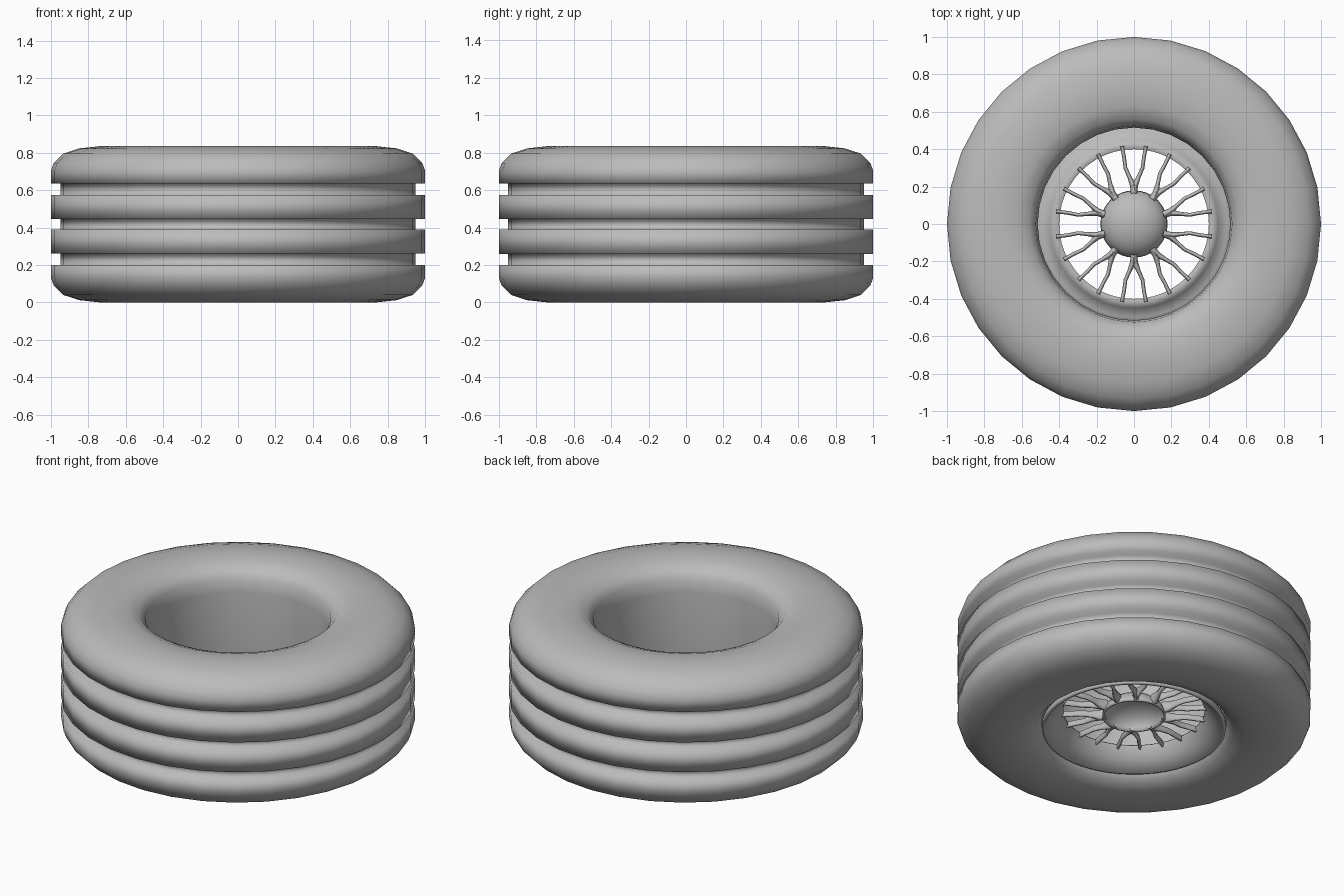
import bpy, bmesh, math
from mathutils import Vector, Matrix

old = bpy.data.objects.get("Cube")
if old:
    bpy.data.objects.remove(old, do_unlink=True)

grey = bpy.data.materials.new("plain grey")
grey.use_nodes = True
colour = (0.5, 0.5, 0.5, 1)
grey.diffuse_color = colour
grey.node_tree.nodes["Principled BSDF"].inputs["Base Color"].default_value = colour


def lathe(name, profile, steps, closed=False):
    """Spin an (radius, height) profile around z."""
    bm = bmesh.new()
    verts = [bm.verts.new((r, 0, z)) for r, z in profile]
    edges = [bm.edges.new(p) for p in zip(verts, verts[1:])]
    if closed:
        edges.append(bm.edges.new((verts[-1], verts[0])))
    bmesh.ops.spin(bm, geom=verts + edges, axis=(0, 0, 1), cent=(0, 0, 0),
                   angle=math.tau, steps=steps)
    bmesh.ops.remove_doubles(bm, verts=bm.verts, dist=0.0005)
    bmesh.ops.recalc_face_normals(bm, faces=bm.faces)
    for f in bm.faces:
        f.smooth = True
    mesh = bpy.data.meshes.new(name)
    bm.to_mesh(mesh)
    bm.free()
    mesh.materials.append(grey)
    obj = bpy.data.objects.new(name, mesh)
    bpy.context.collection.objects.link(obj)
    return obj


# Tyre: rounded shoulders, three square grooves round the tread
HEIGHT, GROOVE = 0.835, 0.95
sidewall = [(0.515, 0.16), (0.525, 0.08), (0.56, 0.035), (0.63, 0.008),
            (0.74, 0.0), (0.85, 0.012), (0.935, 0.04), (0.985, 0.09), (1.0, 0.13)]
tread = []
for low, high in ((0.2, 0.26), (0.39, 0.445), (0.575, 0.635)):
    tread += [(1.0, low), (GROOVE, low), (GROOVE, high), (1.0, high)]
upper = [(r, HEIGHT - z) for r, z in reversed(sidewall)]
lathe("tyre", sidewall + tread + upper, 32, closed=True)

# Rim: thin cup that rises from the lower lip towards the spokes
lathe("rim", [(0.52, 0.05), (0.505, 0.045), (0.45, 0.11), (0.4, 0.16),
              (0.4, 0.172), (0.45, 0.13), (0.5, 0.075), (0.52, 0.08)], 48, closed=True)

# Hub: shallow dome, hollow underneath
dome = [(0.18 * math.cos(a), 0.13 + 0.12 * math.sin(a))
        for a in (math.pi / 2 * i / 8 for i in range(9))]
hollow = [(r * 0.94, 0.13 + (z - 0.13) * 0.9) for r, z in reversed(dome)]
lathe("hub", hollow + dome, 32)

# Spokes: ten forked pairs of slim, wavy rods, deeper than they are wide
fork = [(0.165, 0.0, 0.019), (0.205, 0.004, 0.017), (0.25, 0.024, 0.011),
        (0.30, 0.046, 0.010), (0.35, 0.052, 0.010), (0.415, 0.064, 0.010)]
curve = bpy.data.curves.new("spokes", "CURVE")
curve.dimensions = "3D"
curve.bevel_depth = 1.0
curve.bevel_resolution = 1
curve.use_fill_caps = True
for i in range(10):
    turn = Matrix.Rotation(math.radians(18 + 36 * i), 3, "Z")
    for side in (-1, 1):
        spline = curve.splines.new("POLY")
        spline.points.add(len(fork) - 1)
        for point, (along, across, radius) in zip(spline.points, fork):
            point.co = (*(turn @ Vector((along, across * side, 0))), 1)
            point.radius = radius
        spline.use_smooth = True
curve.materials.append(grey)
spokes = bpy.data.objects.new("spokes", curve)
spokes.location.z = 0.165
spokes.scale.z = 1.9
bpy.context.collection.objects.link(spokes)
